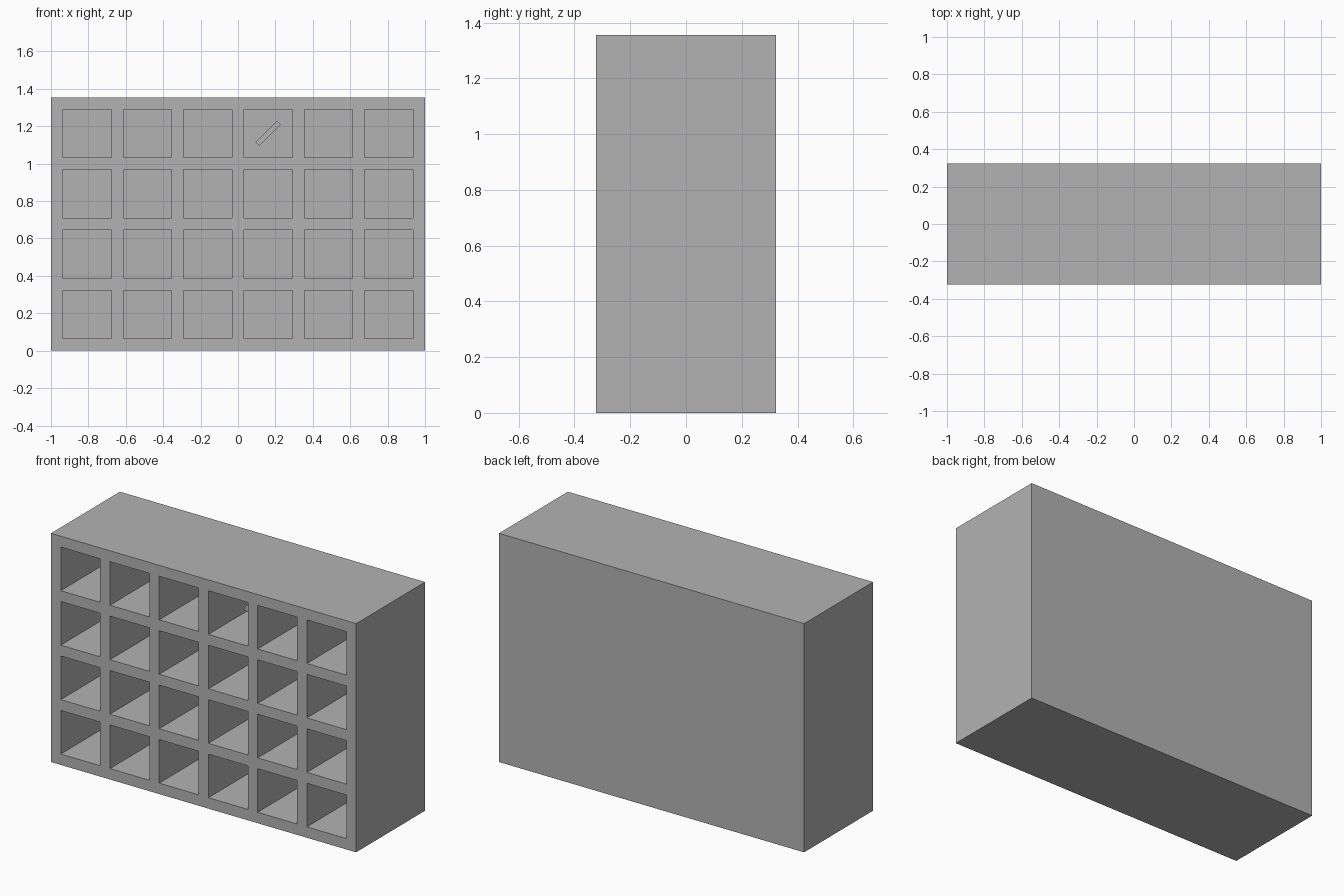
import bpy, bmesh, math
from mathutils import Matrix, Vector

if "Cube" in bpy.data.objects:
    bpy.data.objects.remove(bpy.data.objects["Cube"], do_unlink=True)

COLS, ROWS = 6, 4
T = 2 / 31             # board thickness
W = 4 * T              # opening size
PITCH = T + W
WIDTH, DEPTH, HEIGHT = 2.0, 10 * T, ROWS * PITCH + T

grey = bpy.data.materials.new("plain_grey")
grey.use_nodes = True
colour = (0.45, 0.45, 0.45, 1)
grey.diffuse_color = colour
grey.node_tree.nodes["Principled BSDF"].inputs["Base Color"].default_value = colour


def box(bm, size, matrix):
    bmesh.ops.create_cube(bm, size=1, matrix=matrix @ Matrix.Diagonal((*size, 1)))


def finish(bm, name):
    bmesh.ops.recalc_face_normals(bm, faces=bm.faces)
    mesh = bpy.data.meshes.new(name)
    bm.to_mesh(mesh)
    bm.free()
    mesh.materials.append(grey)
    obj = bpy.data.objects.new(name, mesh)
    bpy.context.collection.objects.link(obj)
    return obj


def cut_front(bm, co, normal):
    # Score the front face only
    faces = [f for f in bm.faces if f.normal.y < -0.9]
    edges = {e for f in faces for e in f.edges}
    verts = {v for f in faces for v in f.verts}
    bmesh.ops.bisect_plane(bm, geom=[*verts, *edges, *faces],
                           plane_co=co, plane_no=normal, dist=1e-5)
    bm.normal_update()


# Cabinet: a block with a grid of compartments pushed in from the front
bm = bmesh.new()
box(bm, (WIDTH, DEPTH, HEIGHT), Matrix.Translation((0, 0, HEIGHT / 2)))
bm.normal_update()
for i in range(COLS):
    for edge in (T, PITCH):
        cut_front(bm, Vector((-WIDTH / 2 + i * PITCH + edge, 0, 0)), Vector((1, 0, 0)))
for j in range(ROWS):
    for edge in (T, PITCH):
        cut_front(bm, Vector((0, 0, j * PITCH + edge)), Vector((0, 0, 1)))


def is_opening(face):
    c = face.calc_center_median()
    return (face.normal.y < -0.9
            and (c.x + WIDTH / 2) % PITCH > T and c.z % PITCH > T)


openings = [f for f in bm.faces if is_opening(f)]
for face in openings:
    new = bmesh.ops.extrude_face_region(bm, geom=[face])["geom"]
    moved = [v for v in new if isinstance(v, bmesh.types.BMVert)]
    bmesh.ops.translate(bm, verts=moved, vec=(0, DEPTH - T, 0))
    if face.is_valid:
        bmesh.ops.delete(bm, geom=[face], context='FACES_ONLY')
finish(bm, "pigeonhole_cabinet")

# Small square tile tilted inside one top compartment
bm = bmesh.new()
centre = Vector((PITCH / 2, 0, HEIGHT - T - W / 2))
box(bm, (0.163, 0.163, 0.028),
    Matrix.Translation(centre) @ Matrix.Rotation(math.radians(-45), 4, 'Y'))
finish(bm, "tilted_tile")
